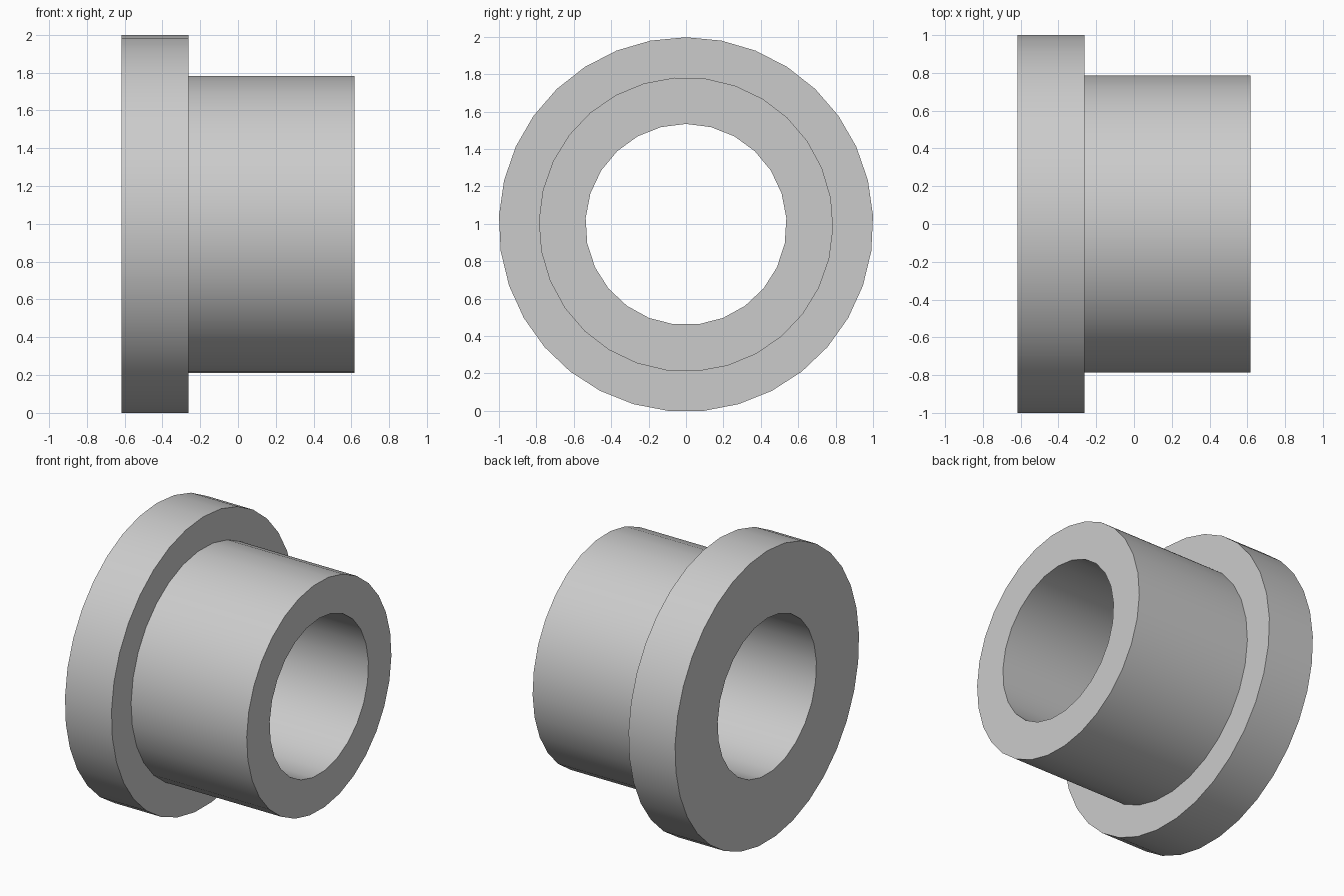
import bpy, bmesh
from math import sin, cos, pi, radians

cube = bpy.data.objects.get("Cube")
if cube:
    bpy.data.objects.remove(cube)

FLANGE_R, SLEEVE_R, BORE_R = 1.001, 0.787, 0.5375
BACK, STEP, FRONT = -0.617, -0.263, 0.617
AXIS_Z = FLANGE_R * cos(pi / 33)

steel = bpy.data.materials.new("light grey metal")
steel.use_nodes = True
colour = (0.6, 0.6, 0.6, 1)
steel.diffuse_color = colour
steel.node_tree.nodes["Principled BSDF"].inputs["Base Color"].default_value = colour

bm = bmesh.new()


def ring(x, radius, count, turn=0.0):
    """Closed loop of edges around the x axis, starting at the top."""
    angles = [radians(turn) + 2 * pi * i / count for i in range(count)]
    verts = [bm.verts.new((x, radius * sin(a), AXIS_Z + radius * cos(a))) for a in angles]
    return [bm.edges.new((verts[i - 1], verts[i])) for i in range(count)]


def wall(a, b):
    bmesh.ops.bridge_loops(bm, edges=a + b)


def annulus(outer, inner):
    bmesh.ops.triangle_fill(bm, edges=outer + inner, use_beauty=True, normal=(1, 0, 0))


# Edge loops of flange, sleeve and bore
flange_back = ring(BACK, FLANGE_R, 33)
flange_step = ring(STEP, FLANGE_R, 33)
sleeve_step = ring(STEP, SLEEVE_R, 30, 7.5)
sleeve_end = ring(FRONT, SLEEVE_R, 30, 7.5)
bore_back = ring(BACK, BORE_R, 25)
bore_end = ring(FRONT, BORE_R, 25)

# Round walls
wall(flange_back, flange_step)
wall(sleeve_step, sleeve_end)
wall(bore_back, bore_end)

# Flat end faces and shoulder
annulus(flange_back, bore_back)
annulus(flange_step, sleeve_step)
annulus(sleeve_end, bore_end)

bmesh.ops.recalc_face_normals(bm, faces=bm.faces)
bmesh.ops.dissolve_limit(bm, angle_limit=radians(0.5), verts=bm.verts, edges=bm.edges)

mesh = bpy.data.meshes.new("flanged_bushing")
bm.to_mesh(mesh)
bm.free()
mesh.materials.append(steel)
bushing = bpy.data.objects.new("flanged_bushing", mesh)
bpy.context.collection.objects.link(bushing)

# Smooth round walls, sharp rims
bpy.ops.object.select_all(action="DESELECT")
bushing.select_set(True)
bpy.context.view_layer.objects.active = bushing
bpy.ops.object.shade_smooth_by_angle(angle=radians(30))
